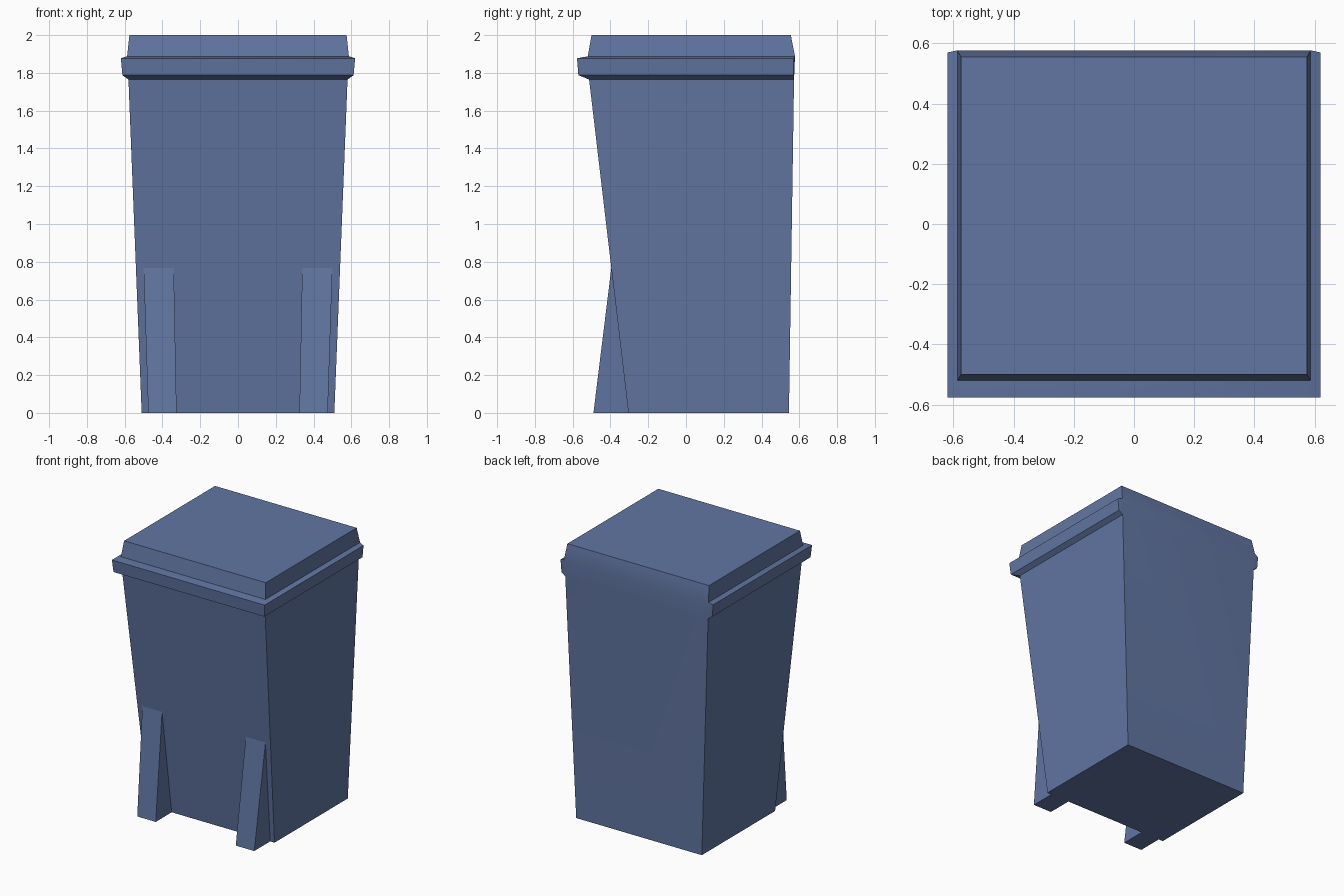
import bpy, bmesh, math

if "Cube" in bpy.data.objects:
    bpy.data.objects.remove(bpy.data.objects["Cube"])


def make_object(name, bm):
    bmesh.ops.recalc_face_normals(bm, faces=bm.faces[:])
    mesh = bpy.data.meshes.new(name)
    bm.to_mesh(mesh)
    bm.free()
    obj = bpy.data.objects.new(name, mesh)
    bpy.context.collection.objects.link(obj)
    mat = bpy.data.materials.get("blue_plastic") or bpy.data.materials.new("blue_plastic")
    mat.diffuse_color = (0.12, 0.18, 0.36, 1)
    mat.use_nodes = True
    mat.node_tree.nodes["Principled BSDF"].inputs["Base Color"].default_value = mat.diffuse_color
    mesh.materials.append(mat)
    return obj


# Bin shell: rings of (half width, front y, back y, z) from floor to lid top
rings = [
    (0.51, -0.305, 0.545, 0.0),     # floor
    (0.58, -0.513, 0.572, 1.765),   # top of body
    (0.612, -0.57, 0.57, 1.788),    # rim, lower edge
    (0.62, -0.577, 0.57, 1.877),    # rim, upper edge
    (0.587, -0.52, 0.577, 1.888),   # lid base
    (0.575, -0.50, 0.555, 2.0),     # lid top
]
bm = bmesh.new()
R = [[bm.verts.new(p) for p in ((w, b, z), (w, f, z), (-w, f, z), (-w, b, z))]
     for w, f, b, z in rings]
for lo, hi in zip(R, R[1:]):
    for i in range(3):              # right, front and left sides
        bm.faces.new((lo[i], lo[i + 1], hi[i + 1], hi[i]))
for lo, hi in ((0, 1), (1, 4), (4, 5)):   # back wall, skipping the rim
    bm.faces.new((R[lo][3], R[lo][0], R[hi][0], R[hi][3]))
for i in (0, 3):                    # rim ends at the back corners
    bm.faces.new([R[k][i] for k in (1, 2, 3, 4)])
bm.faces.new(R[0])
bm.faces.new(R[-1])
shell = make_object("bin_shell", bm)
bpy.context.view_layer.objects.active = shell
shell.select_set(True)
bpy.ops.object.shade_smooth_by_angle(angle=math.radians(30))

# Front feet: wedges leaning out from the front wall
for side, name in ((1, "right_foot"), (-1, "left_foot")):
    bm = bmesh.new()
    inner, outer = [[bm.verts.new((side * x, y, z)) for x, y, z in
                     ((x0, -0.305, 0), (x0, -0.49, 0), (x1, -0.395, 0.77))]
                    for x0, x1 in ((0.325, 0.34), (0.475, 0.50))]
    bm.faces.new(inner)
    bm.faces.new(outer)
    for i in (0, 1):                # base and front face
        bm.faces.new((inner[i], inner[i + 1], outer[i + 1], outer[i]))
    make_object(name, bm)
